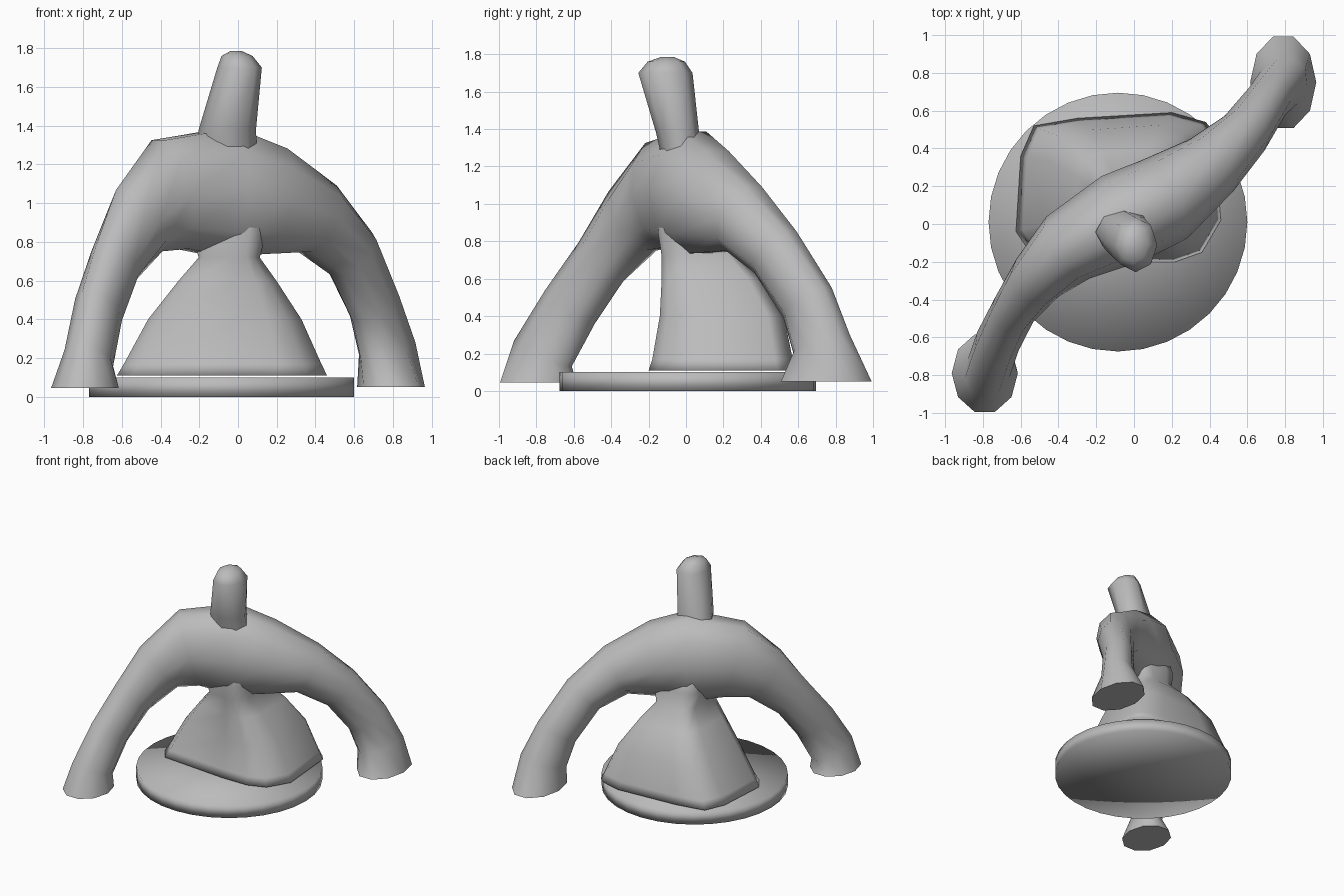
import bpy, bmesh, math
from mathutils import Vector

cube = bpy.data.objects.get("Cube")
if cube:
    bpy.data.objects.remove(cube, do_unlink=True)

grey = bpy.data.materials.new("plain grey")
grey.use_nodes = True
colour = (0.5, 0.5, 0.5, 1)
grey.diffuse_color = colour
grey.node_tree.nodes["Principled BSDF"].inputs["Base Color"].default_value = colour


def finish(name, bm, angle):
    bmesh.ops.recalc_face_normals(bm, faces=bm.faces)
    mesh = bpy.data.meshes.new(name)
    bm.to_mesh(mesh)
    bm.free()
    mesh.materials.append(grey)
    obj = bpy.data.objects.new(name, mesh)
    bpy.context.collection.objects.link(obj)
    bpy.ops.object.select_all(action='DESELECT')
    obj.select_set(True)
    bpy.context.view_layer.objects.active = obj
    bpy.ops.object.shade_smooth_by_angle(angle=math.radians(angle))
    return obj


def loft(name, rings, angle):
    """Skin equal-sized rings of points and close both ends."""
    bm = bmesh.new()
    loops = [[bm.verts.new(p) for p in ring] for ring in rings]
    n = len(loops[0])
    for a, b in zip(loops, loops[1:]):
        for i in range(n):
            j = (i + 1) % n
            bm.faces.new((a[i], a[j], b[j], b[i]))
    bm.faces.new(loops[0])
    bm.faces.new(loops[-1])
    return finish(name, bm, angle)


def ellipse(centre, side, up, sides, turn=0):
    angles = [2 * math.pi * (i + turn) / sides for i in range(sides)]
    return [centre + side * math.cos(a) + up * math.sin(a) for a in angles]


# Round base plate
bm = bmesh.new()
bmesh.ops.create_cone(bm, cap_ends=True, cap_tris=True, segments=32,
                      radius1=0.685, radius2=0.685, depth=0.1)
bmesh.ops.translate(bm, verts=bm.verts, vec=(-0.085, 0.01, 0.05))
finish("base_plate", bm, 180)

# Arched body with both limbs: x, y, z, half width, half thickness
path = [
    (-.79, -.79, .045, .175, .215),
    (-.77, -.765, .20, .12, .175),
    (-.72, -.62, .45, .12, .165),
    (-.635, -.455, .69, .12, .165),
    (-.51, -.285, .91, .15, .215),
    (-.35, -.125, 1.045, .20, .305),
    (-.06, .03, 1.055, .25, .35),
    (.16, .13, 1.01, .24, .295),
    (.41, .31, .92, .18, .20),
    (.585, .48, .74, .14, .165),
    (.705, .65, .47, .12, .165),
    (.77, .725, .25, .13, .18),
    (.79, .75, .05, .175, .255),
]
centres = [Vector(p[:3]) for p in path]
last = len(path) - 1
rings = []
for i, (c, row) in enumerate(zip(centres, path)):
    along = (centres[min(i + 1, last)] - centres[max(i - 1, 0)]).normalized()
    flat = Vector((along.x, along.y, 0)).normalized()
    turn = 0
    # Feet are flat on the ground and longest from front to back
    if i in (0, last):
        flat = Vector((0, 1, 0))
        turn = 1 if i == 0 else -1
        along = Vector((0, 0, turn))
    side = Vector((flat.y, -flat.x, 0))
    rings.append(ellipse(c, side * row[3], side.cross(along) * row[4], 10, turn))
loft("arched_body", rings, 60)

# Flared skirt, from a cornered hem in to the waist and up inside the body
hem = [(.46, .03), (.42, .50), (.38, .55), (.20, .60), (-.30, .57), (-.53, .53),
       (-.60, .37), (-.625, -.03), (-.55, -.14), (0, -.19), (.22, -.19), (.36, -.14)]
# height, front edge, width scale, depth scale
levels = [(.11, -.20, 1, 1), (.17, -.18, .94, .95), (.40, -.14, .73, .84),
          (.60, -.13, .465, .67), (.72, -.13, .29, .52), (.85, -.15, .36, .52),
          (1.1, -.10, .28, .35)]
rings = [[Vector((-.08 + .05 * (1 - sx) + (x + .08) * sx, front + (y + .19) * sy, z))
          for x, y in hem] for z, front, sx, sy in levels]
loft("skirt", rings, 180)

# Leaning neck stub with a bevelled top: x, y, z, half width, half depth
neck = [(-.05, 0, 1.2, .15, .12), (-.055, -.045, 1.38, .148, .115),
        (.008, -.11, 1.70, .115, .145), (-.005, -.105, 1.76, .08, .10),
        (-.01, -.10, 1.785, .03, .035)]
loft("neck", [ellipse(Vector((x, y, z)), Vector((w, 0, 0)), Vector((0, d, 0)), 8)
              for x, y, z, w, d in neck], 50)
